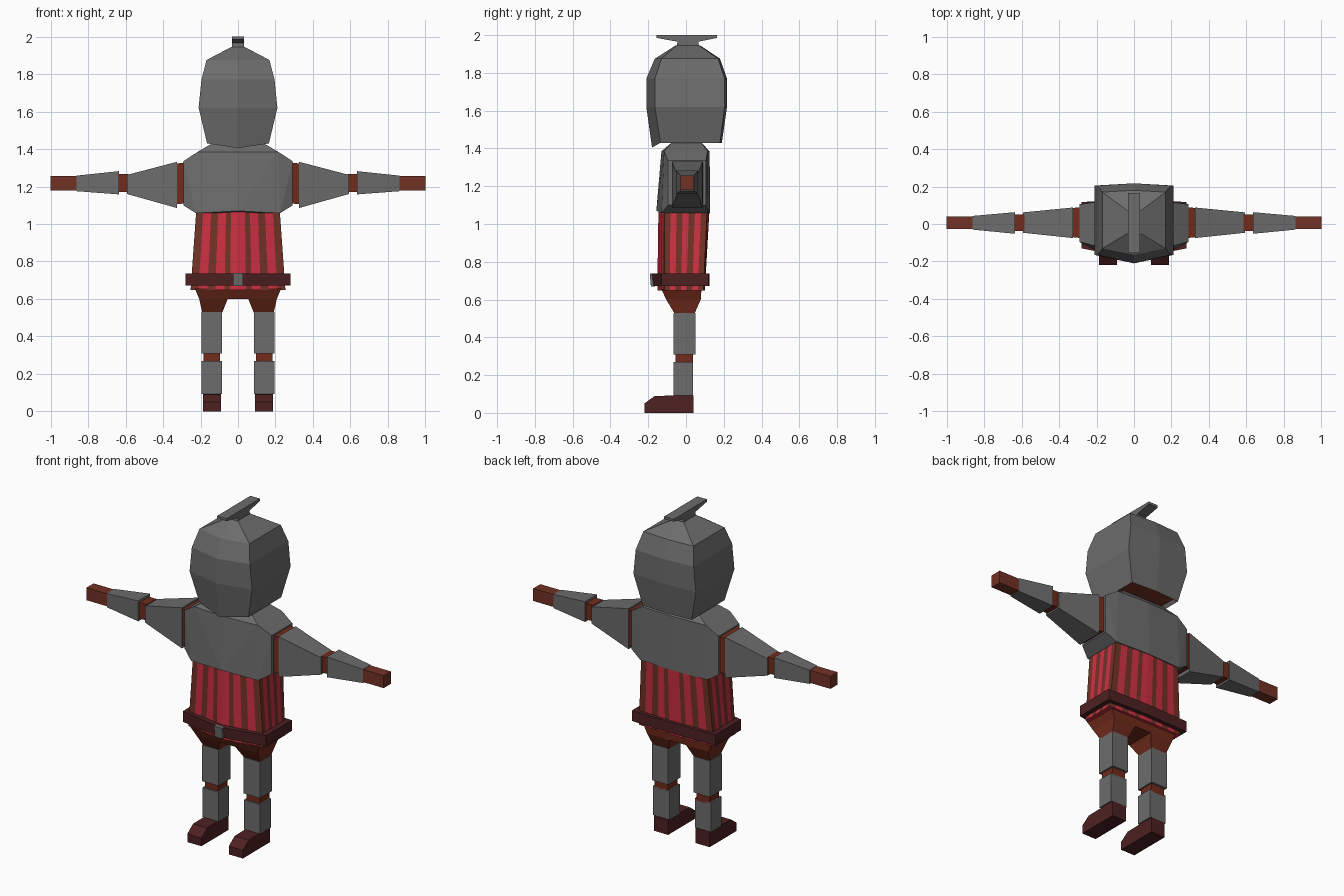
import bpy, bmesh

if "Cube" in bpy.data.objects:
    bpy.data.objects.remove(bpy.data.objects["Cube"])


def material(name, rgb):
    m = bpy.data.materials.new(name)
    m.diffuse_color = (*rgb, 1)
    m.use_nodes = True
    m.node_tree.nodes["Principled BSDF"].inputs["Base Color"].default_value = m.diffuse_color
    return m


GREY = material("armour grey", (0.15, 0.15, 0.15))
RED = material("stripe red", (0.62, 0.03, 0.055))
BROWN = material("skin brown", (0.17, 0.032, 0.019))
RUST = material("rust cloth", (0.165, 0.024, 0.011))
DARK = material("dark leather", (0.075, 0.015, 0.016))


def finish(name, bm, mats):
    bmesh.ops.recalc_face_normals(bm, faces=bm.faces[:])
    me = bpy.data.meshes.new(name)
    bm.to_mesh(me)
    bm.free()
    for m in mats:
        me.materials.append(m)
    ob = bpy.data.objects.new(name, me)
    bpy.context.collection.objects.link(ob)
    return ob


def loft(name, rings, mats, side_mats=None, recess=None):
    """Skin a stack of equal-length rings and cap both ends."""
    bm = bmesh.new()
    vs = [[bm.verts.new(p) for p in r] for r in rings]
    n = len(rings[0])
    for a, b in zip(vs, vs[1:]):
        for i in range(n):
            j = (i + 1) % n
            f = bm.faces.new((a[i], a[j], b[j], b[i]))
            if side_mats:
                f.material_index = side_mats[i]
    bottom = bm.faces.new(vs[0][::-1])
    bm.faces.new(vs[-1])
    if recess:
        bmesh.ops.recalc_face_normals(bm, faces=bm.faces[:])
        bmesh.ops.inset_region(bm, faces=[bottom], thickness=recess, depth=-recess)
        bottom.material_index = 1
    return finish(name, bm, mats)


def hexring(z, hw, yf, yfc, yb, ybc, zc=None):
    """Six-point ring: flat sides, ridged front and back centre."""
    return [(-hw, yf, z), (0, yfc, z if zc is None else zc), (hw, yf, z),
            (hw, yb, z), (0, ybc, z), (-hw, yb, z)]


def rect(z, x0, x1, y0, y1):
    return [(x0, y0, z), (x1, y0, z), (x1, y1, z), (x0, y1, z)]


def xrect(x, y0, y1, z0, z1):
    return [(x, y0, z0), (x, y1, z0), (x, y1, z1), (x, y0, z1)]


# Helmet with recessed underside
loft("helmet", [
    hexring(1.43, 0.165, -0.135, -0.18, 0.18, 0.19, 1.405),
    hexring(1.62, 0.21, -0.165, -0.21, 0.205, 0.217),
    hexring(1.77, 0.195, -0.165, -0.21, 0.205, 0.217),
    hexring(1.875, 0.168, -0.13, -0.165, 0.17, 0.18),
    hexring(1.945, 0.035, -0.05, -0.055, 0.07, 0.075)],
    [GREY, BROWN], recess=0.02)

# Helmet crest: side profile extruded across x
crest = [(-0.05, 1.935), (0.07, 1.935), (0.065, 1.965), (0.165, 1.985),
         (0.165, 2.0), (-0.155, 2.0), (-0.155, 1.985), (-0.045, 1.965)]
loft("helmet_crest", [[(x, y, z) for y, z in crest] for x in (-0.032, 0.032)], [GREY])

# Neck
loft("neck", [rect(1.40, -0.1, 0.1, -0.06, 0.06),
              rect(1.47, -0.1, 0.1, -0.06, 0.06)], [BROWN])

# Chest plate: convex shell around body rings and shoulder sockets
pts = hexring(1.058, 0.225, -0.13, -0.157, 0.118, 0.128, 1.07)
pts += hexring(1.385, 0.215, -0.115, -0.13, 0.115, 0.125)
pts += rect(1.432, -0.135, 0.135, -0.075, 0.08)
for s in (-1, 1):
    pts += xrect(s * 0.292, -0.095, 0.105, 1.10, 1.335)
bm = bmesh.new()
for p in pts:
    bm.verts.new(p)
hull = bmesh.ops.convex_hull(bm, input=bm.verts[:])
bmesh.ops.delete(bm, geom=list({v for v in hull["geom_interior"]
                                if isinstance(v, bmesh.types.BMVert)}), context='VERTS')
finish("chest_plate", bm, [GREY])

# Striped tunic: hexagonal rings cut at the stripe borders
HALF = [0, 0.167, 0.286, 0.476, 0.643, 0.833]
BACKWARD = [0, 0.167, 0.357, 0.524, 0.714, 0.833]
SIDE = [i / 7 for i in range(7)]
CUTS = [BACKWARD, HALF, SIDE, BACKWARD, HALF, SIDE]


def striped(ring):
    out = []
    for k, cuts in enumerate(CUTS):
        a, b = ring[k], ring[(k + 1) % 6]
        out += [tuple(p + (q - p) * t for p, q in zip(a, b)) for t in cuts]
    return out


colours = []
for cuts in CUTS:
    first_red = cuts is HALF
    colours += [(i + (0 if first_red else 1)) % 2 for i in range(len(cuts))]
loft("striped_tunic", [
    striped(hexring(0.648, 0.253, -0.115, -0.152, 0.092, 0.10)),
    striped(hexring(1.07, 0.223, -0.115, -0.146, 0.112, 0.124))],
    [RED, BROWN], colours)

# Belt and buckle
loft("belt", [hexring(0.672, 0.28, -0.13, -0.176, 0.118, 0.125),
              hexring(0.737, 0.28, -0.13, -0.186, 0.118, 0.125)], [DARK])
loft("belt_buckle", [rect(0.67, -0.027, 0.027, -0.186, -0.165),
                     rect(0.738, -0.027, 0.027, -0.192, -0.17)], [GREY])

# Trousers: seat slab, with tapering leg tops added below
loft("trouser_seat", [rect(0.60, -0.207, 0.207, -0.105, 0.078),
                      rect(0.655, -0.23, 0.23, -0.13, 0.082)], [RUST])

for s, side in ((-1, "right"), (1, "left")):
    def leg(part, z0, a, z1, b, mat):
        flip = lambda r: (s * r[0], s * r[1], r[2], r[3])
        loft(f"{side}_{part}", [rect(z0, *flip(a)), rect(z1, *flip(b))], [mat])

    def arm(part, x0, a, x1, b, mat):
        loft(f"{side}_{part}", [xrect(s * x0, *a), xrect(s * x1, *b)], [mat])

    # Leg parts
    leg("trouser_leg", 0.525, (0.085, 0.19, -0.06, 0.045),
        0.60, (0.055, 0.207, -0.105, 0.078), RUST)
    thigh = (0.085, 0.195, -0.067, 0.05)
    leg("thigh_guard", 0.31, thigh, 0.53, thigh, GREY)
    knee = (0.095, 0.185, -0.055, 0.037)
    leg("knee", 0.26, knee, 0.32, knee, RUST)
    shin = (0.085, 0.195, -0.065, 0.037)
    leg("shin_guard", 0.092, shin, 0.27, shin, GREY)
    shoe = [(0.04, 0), (0.04, 0.093), (-0.165, 0.09), (-0.22, 0.05), (-0.22, 0)]
    loft(f"{side}_shoe", [[(s * x, y, z) for y, z in shoe]
                          for x in (0.092, 0.187)], [DARK])

    # Arm parts
    arm("shoulder_band", 0.285, (-0.075, 0.09, 1.11, 1.328),
        0.33, (-0.07, 0.085, 1.105, 1.322), RUST)
    arm("upper_arm_guard", 0.325, (-0.075, 0.088, 1.085, 1.332),
        0.592, (-0.047, 0.062, 1.16, 1.262), GREY)
    arm("elbow", 0.585, (-0.038, 0.052, 1.17, 1.268),
        0.64, (-0.038, 0.052, 1.17, 1.268), RUST)
    arm("forearm_guard", 0.635, (-0.052, 0.063, 1.158, 1.282),
        0.862, (-0.03, 0.043, 1.175, 1.258), GREY)
    arm("hand", 0.855, (-0.028, 0.04, 1.18, 1.256),
        1.0, (-0.028, 0.04, 1.18, 1.256), BROWN)
